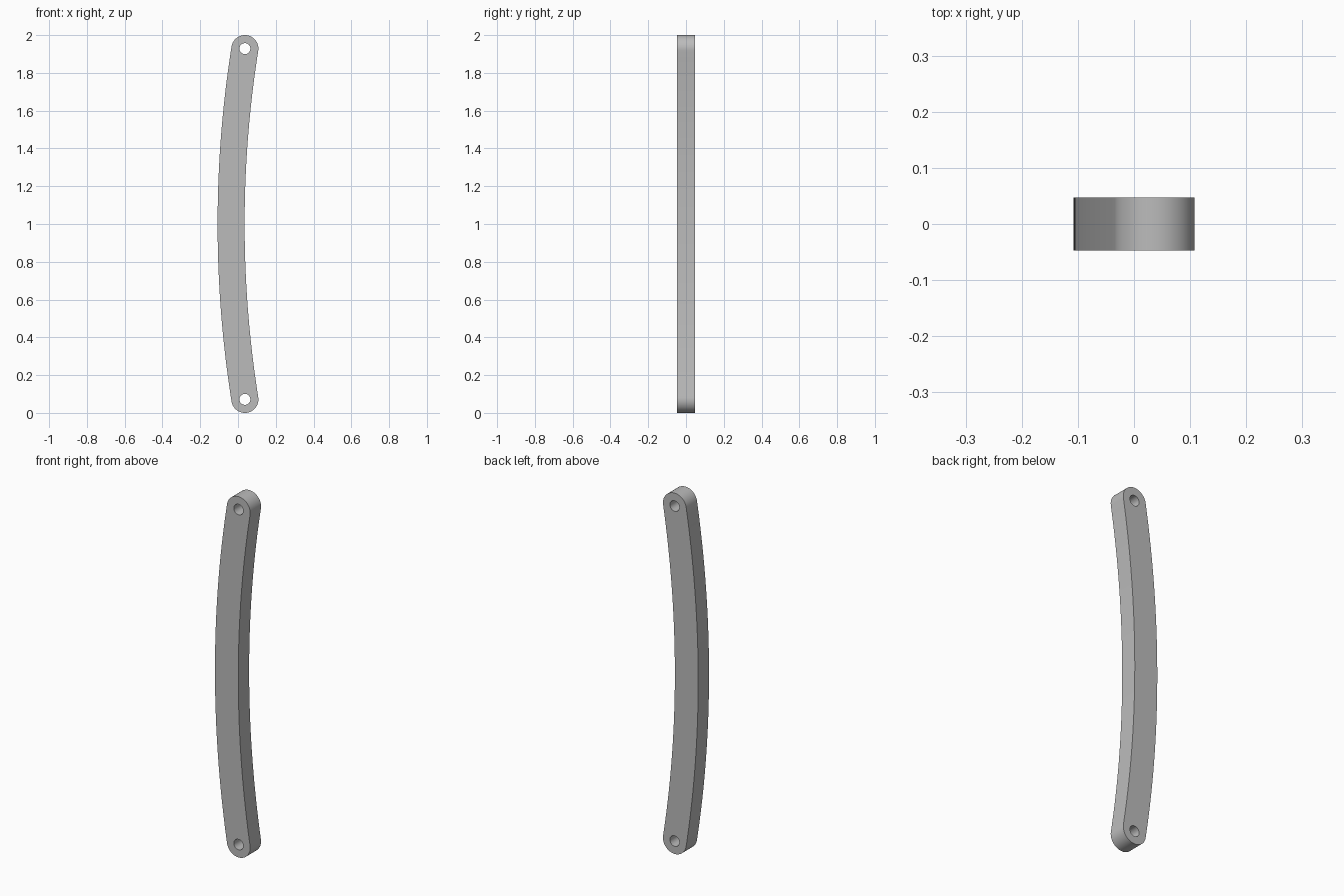
import bpy, bmesh
from math import sin, cos, pi, asin

cube = bpy.data.objects.get("Cube")
if cube:
    bpy.data.objects.remove(cube, do_unlink=True)

WIDTH_R = 0.0715      # half width of the bar, also its end radius
HOLE_R = 0.029
THICK = 0.095
END_X = 0.0365        # x of the pin holes; the bar's middle sits at -END_X
HALF = 1 - WIDTH_R    # half distance between holes
SAG = 2 * END_X
BEND = (HALF ** 2 + SAG ** 2) / (2 * SAG)
SWEEP = asin(HALF / BEND)
CX = BEND - END_X     # centre of the bend


def arc(cx, cz, r, start, end, steps):
    return [(cx + r * cos(start + (end - start) * i / steps),
             cz + r * sin(start + (end - start) * i / steps))
            for i in range(steps + 1)]


# Bar outline: outer bend, bottom cap, inner bend, top cap
outline = arc(CX, 1, BEND + WIDTH_R, pi - SWEEP, pi + SWEEP, 48)
outline += arc(END_X, 1 - HALF, WIDTH_R, pi + SWEEP, 2 * pi + SWEEP, 32)[1:]
outline += arc(CX, 1, BEND - WIDTH_R, pi + SWEEP, pi - SWEEP, 48)[1:]
outline += arc(END_X, 1 + HALF, WIDTH_R, -SWEEP, pi - SWEEP, 32)[1:-1]

# Pin holes at both ends
holes = [arc(END_X, 1 + s * HALF, HOLE_R, 0, 2 * pi, 32)[:-1] for s in (-1, 1)]

# Filled flat curve, extruded to the bar's thickness
curve = bpy.data.curves.new("curved_link_bar", "CURVE")
curve.dimensions = "2D"
curve.fill_mode = "BOTH"
curve.extrude = THICK / 2
for loop in [outline] + holes:
    spline = curve.splines.new("POLY")
    spline.points.add(len(loop) - 1)
    for point, (x, z) in zip(spline.points, loop):
        point.co = (x, z, 0, 1)
    spline.use_cyclic_u = True

bar = bpy.data.objects.new("curved_link_bar", curve)
bpy.context.collection.objects.link(bar)
bar.rotation_euler.x = pi / 2
bpy.ops.object.select_all(action="DESELECT")
bar.select_set(True)
bpy.context.view_layer.objects.active = bar
bpy.ops.object.convert(target="MESH")
bar = bpy.context.object
bpy.ops.object.transform_apply(location=False, rotation=True, scale=False)

# Weld caps to sides and shade
bm = bmesh.new()
bm.from_mesh(bar.data)
bmesh.ops.remove_doubles(bm, verts=bm.verts, dist=0.00001)
bmesh.ops.recalc_face_normals(bm, faces=bm.faces)
bm.to_mesh(bar.data)
bm.free()
bpy.ops.object.shade_smooth_by_angle(angle=pi / 6)

# Plain grey metal
grey = bpy.data.materials.new("mid_grey")
grey.use_nodes = True
colour = (0.5, 0.5, 0.5, 1)
grey.diffuse_color = colour
grey.node_tree.nodes["Principled BSDF"].inputs["Base Color"].default_value = colour
bar.data.materials.clear()
bar.data.materials.append(grey)
